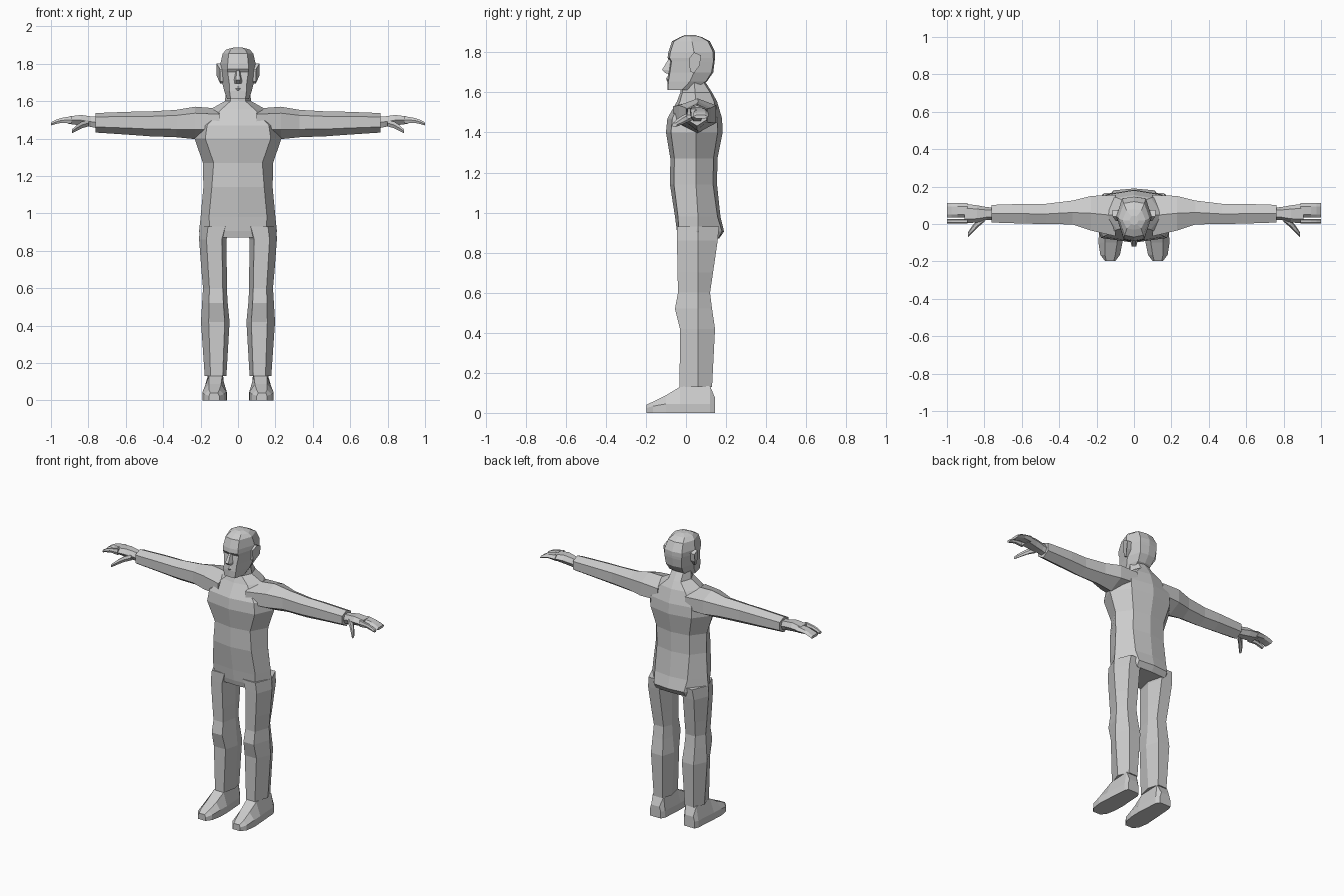
import bpy, bmesh


def loft(name, rings, mirror=False):
    """Skin a list of equal-length point rings and close both ends."""
    bm = bmesh.new()
    loops = [[bm.verts.new(p) for p in r] for r in rings]
    n = len(loops[0])
    for a, b in zip(loops, loops[1:]):
        for i in range(n):
            j = (i + 1) % n
            bm.faces.new((a[i], a[j], b[j], b[i]))
    bm.faces.new(loops[0][::-1])
    bm.faces.new(loops[-1])
    bmesh.ops.recalc_face_normals(bm, faces=bm.faces)
    me = bpy.data.meshes.new(name)
    bm.to_mesh(me)
    bm.free()
    ob = bpy.data.objects.new(name, me)
    bpy.context.collection.objects.link(ob)
    if mirror:
        ob.modifiers.new("Mirror", 'MIRROR')
    return ob


def body_ring(z, yf, fx, sx, ym, bx, yb, d):
    """Symmetric eight-sided horizontal section."""
    return [(0, yf, z), (fx, yf + d, z), (sx, ym, z), (bx, yb - d, z),
            (0, yb, z), (-bx, yb - d, z), (-sx, ym, z), (-fx, yf + d, z)]


def arm_ring(x, yf, yb, zt, zb):
    """Hexagonal section with ridges on top and underneath."""
    h, ym = zt - zb, (yf + yb) / 2
    hi, lo = zb + .8 * h, zb + .29 * h
    return [(x, ym, zt), (x, yf, hi), (x, yf, lo), (x, ym, zb), (x, yb, lo), (x, yb, hi)]


def leg_ring(z, xi, xo, yf, yb):
    """Hexagonal section with ridges on the inner and outer sides."""
    w, ym = xo - xi, .06
    a, b = xi + .17 * w, xi + .73 * w
    return [(xi, ym, z), (a, yf, z), (b, yf, z), (xo, ym, z), (b, yb, z), (a, yb, z)]


def shoe_ring(y, xi, xo, ti, to, top):
    m = min(.045, top * .6)
    return [(xi, y, 0), (xi, y, m), (ti, y, top), (to, y, top), (xo, y, m), (xo, y, 0)]


def flat_ring(x, yf, yb, zt, zb):
    """Six-sided flattened section for hand parts."""
    zm, i = (zt + zb) / 2, .22 * (yb - yf)
    return [(x, yf, zm), (x, yf + i, zt), (x, yb - i, zt), (x, yb, zm),
            (x, yb - i, zb), (x, yf + i, zb)]


# torso, pelvis and neck
torso = [
    (.87, -.035, .13, .200, .06, .11, .165, .005),
    (.905, -.045, .15, .208, .06, .11, .190, .01),
    (.98, -.055, .155, .200, .06, .12, .172, .015),
    (1.14, -.08, .14, .185, .05, .12, .155, .02),
    (1.27, -.078, .13, .188, .05, .12, .157, .02),
    (1.40, -.10, .175, .232, .05, .15, .183, .025),
    (1.47, -.093, .165, .225, .05, .15, .180, .025),
    (1.555, -.045, .09, .150, .05, .09, .155, .015),
    (1.60, -.028, .04, .070, .045, .045, .130, .01),
    (1.67, -.02, .04, .062, .04, .04, .085, .01),
]
loft("torso", [body_ring(*r) for r in torso])

# head
head = [
    (1.612, -.093, .040, .058, -.02, .045, .035, .003),
    (1.655, -.093, .045, .074, .02, .050, .105, .005),
    (1.70, -.088, .047, .085, .04, .058, .136, .008),
    (1.755, -.078, .055, .092, .04, .062, .143, .006),
    (1.772, -.092, .055, .094, .04, .064, .146, .01),
    (1.80, -.088, .055, .094, .04, .064, .146, .01),
    (1.855, -.070, .050, .082, .03, .055, .120, .01),
    (1.876, -.03, .038, .062, .02, .040, .080, .006),
    (1.886, -.005, .015, .025, .02, .015, .045, .004),
]
loft("head", [body_ring(*r) for r in head])

# nose
loft("nose", [[(-w, -.07, z), (-w * .5, y, z), (w * .5, y, z), (w, -.07, z)]
              for z, y, w in [(1.765, -.088, .012), (1.712, -.12, .024), (1.695, -.10, .024)]])

# lips
loft("mouth", [[(-w, -.08, z), (0, y, z), (w, -.08, z)]
               for z, y, w in [(1.68, -.094, .02), (1.668, -.099, .03), (1.655, -.094, .02)]])

# ears
loft("ear", [[(x, .02, 1.705), (x, .015, 1.77), (x + k, .04, 1.80),
              (x + k, .075, 1.785), (x + k, .068, 1.735), (x, .04, 1.695)]
             for x, k in [(.075, 0), (.096, .018)]], True)

# sleeves
arm = [
    (.10, -.065, .155, 1.56, 1.41),
    (.23, -.035, .150, 1.57, 1.397),
    (.33, -.002, .125, 1.553, 1.407),
    (.47, .000, .108, 1.545, 1.412),
    (.58, .002, .108, 1.543, 1.42),
    (.762, .008, .102, 1.536, 1.432),
]
loft("arm", [arm_ring(*r) for r in arm], True)

# hands
palm = [
    (.74, .022, .088, 1.515, 1.452),
    (.785, .022, .090, 1.518, 1.462),
    (.84, .008, .100, 1.526, 1.470),
    (.905, .004, .108, 1.518, 1.478),
]
loft("palm", [flat_ring(*r) for r in palm], True)
finger_path = [(.89, 1.519, 1.480), (.945, 1.510, 1.484), (.975, 1.500, 1.477), (1.0, 1.486, 1.470)]
for name, y0, y1 in [("index_finger", .002, .027), ("fingers", .034, .112)]:
    loft(name, [flat_ring(x, y0, y1, zt, zb) for x, zt, zb in finger_path], True)
thumb = [
    (.80, .012, .050, 1.500, 1.465),
    (.835, -.018, .025, 1.490, 1.455),
    (.865, -.048, -.010, 1.470, 1.440),
    (.888, -.070, -.045, 1.448, 1.428),
]
loft("thumb", [flat_ring(*r) for r in thumb], True)

# trouser legs
leg = [
    (.93, .040, .205, -.046, .165),
    (.86, .062, .208, -.045, .158),
    (.70, .060, .196, -.042, .135),
    (.60, .060, .187, -.040, .120),
    (.52, .055, .192, -.055, .130),
    (.42, .045, .198, -.030, .145),
    (.13, .062, .178, -.032, .130),
]
loft("leg", [leg_ring(*r) for r in leg], True)

# shoes
shoe = [
    (.145, .085, .165, .095, .155, .075),
    (.12, .070, .175, .080, .160, .135),
    (-.03, .060, .186, .085, .155, .130),
    (-.10, .062, .190, .090, .155, .088),
    (-.165, .075, .180, .100, .155, .056),
    (-.198, .100, .155, .108, .148, .040),
]
loft("shoe", [shoe_ring(*r) for r in shoe], True)
